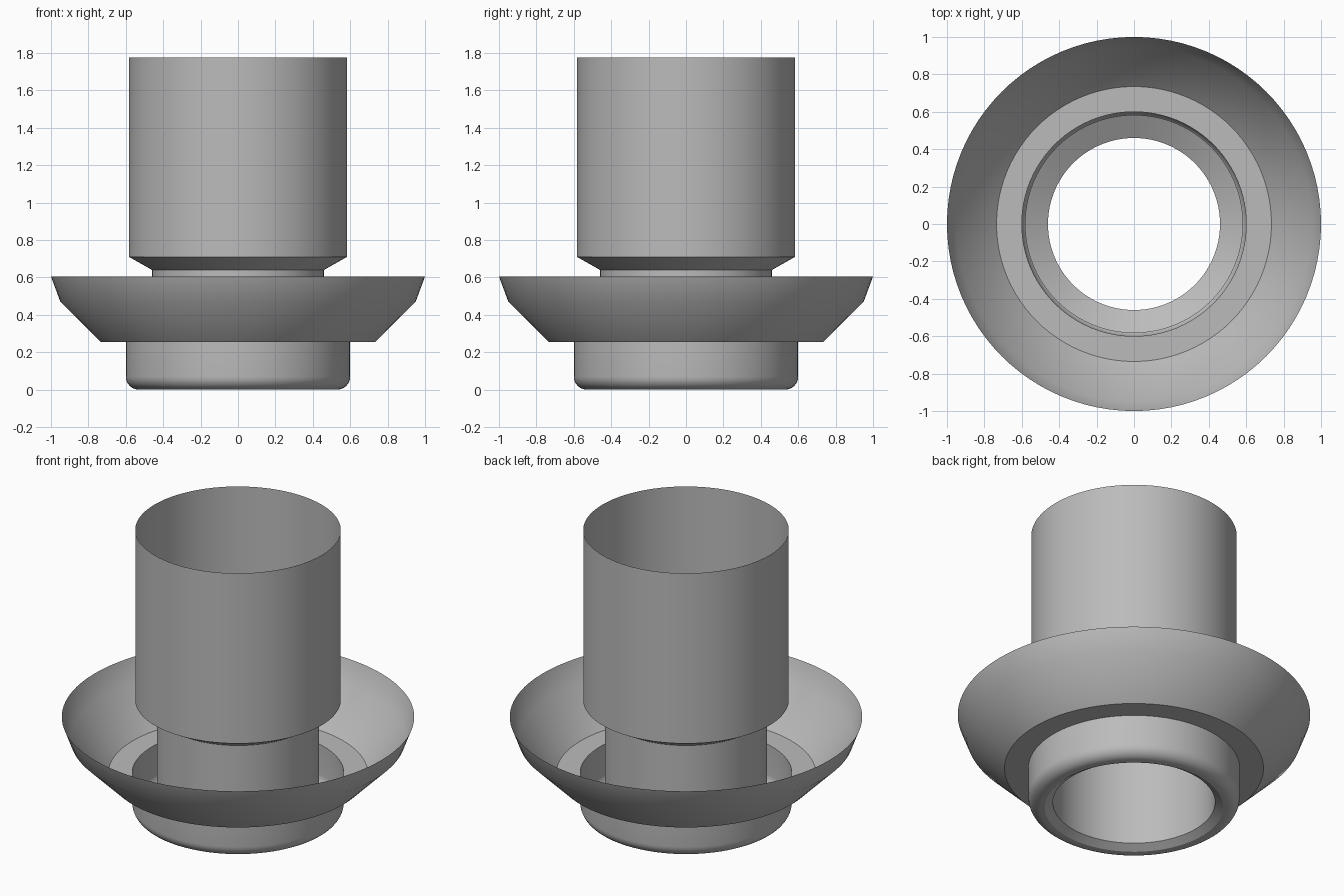
import bpy, bmesh, math

SEGMENTS = 96

cube = bpy.data.objects.get("Cube")
if cube:
    bpy.data.objects.remove(cube, do_unlink=True)

# Plain grey metal
grey = bpy.data.materials.new("plain_grey")
grey.use_nodes = True
colour = (0.5, 0.5, 0.5, 1)
grey.diffuse_color = colour
grey.node_tree.nodes["Principled BSDF"].inputs["Base Color"].default_value = colour


def lathe(name, profile):
    """Spin an open (radius, height) profile around z into a thin shell."""
    bm = bmesh.new()
    verts = [bm.verts.new((r, 0, z)) for r, z in profile]
    edges = [bm.edges.new(pair) for pair in zip(verts, verts[1:])]
    bmesh.ops.spin(bm, geom=verts + edges, cent=(0, 0, 0), axis=(0, 0, 1),
                   angle=math.tau, steps=SEGMENTS, use_duplicate=False)
    bmesh.ops.remove_doubles(bm, verts=bm.verts, dist=0.0005)
    bmesh.ops.recalc_face_normals(bm, faces=bm.faces)
    mesh = bpy.data.meshes.new(name)
    bm.to_mesh(mesh)
    bm.free()
    mesh.materials.append(grey)
    obj = bpy.data.objects.new(name, mesh)
    bpy.context.collection.objects.link(obj)
    bpy.ops.object.select_all(action="DESELECT")
    obj.select_set(True)
    bpy.context.view_layer.objects.active = obj
    bpy.ops.object.shade_smooth_by_angle(angle=math.radians(30))
    return obj


# Wide upper sleeve, its tapered neck and the narrow inner tube
lathe("inner_tube_and_sleeve",
      [(0.46, 0.03), (0.46, 0.64), (0.583, 0.71), (0.583, 1.775)])

# Flared dish, flat ledge and lower cup with a rounded foot
FILLET = 0.07
foot = [(0.53 + FILLET * math.cos(a), FILLET - FILLET * math.sin(a))
        for a in (math.pi / 2 * i / 8 for i in range(9))]
lathe("dish_and_cup",
      [(1.0, 0.605), (0.95, 0.47), (0.735, 0.255), (0.6, 0.255)]
      + foot + [(0.506, 0)])

# Bevelled lip joining the foot to the inner tube
lathe("foot_lip", [(0.506, 0), (0.46, 0.03)])
